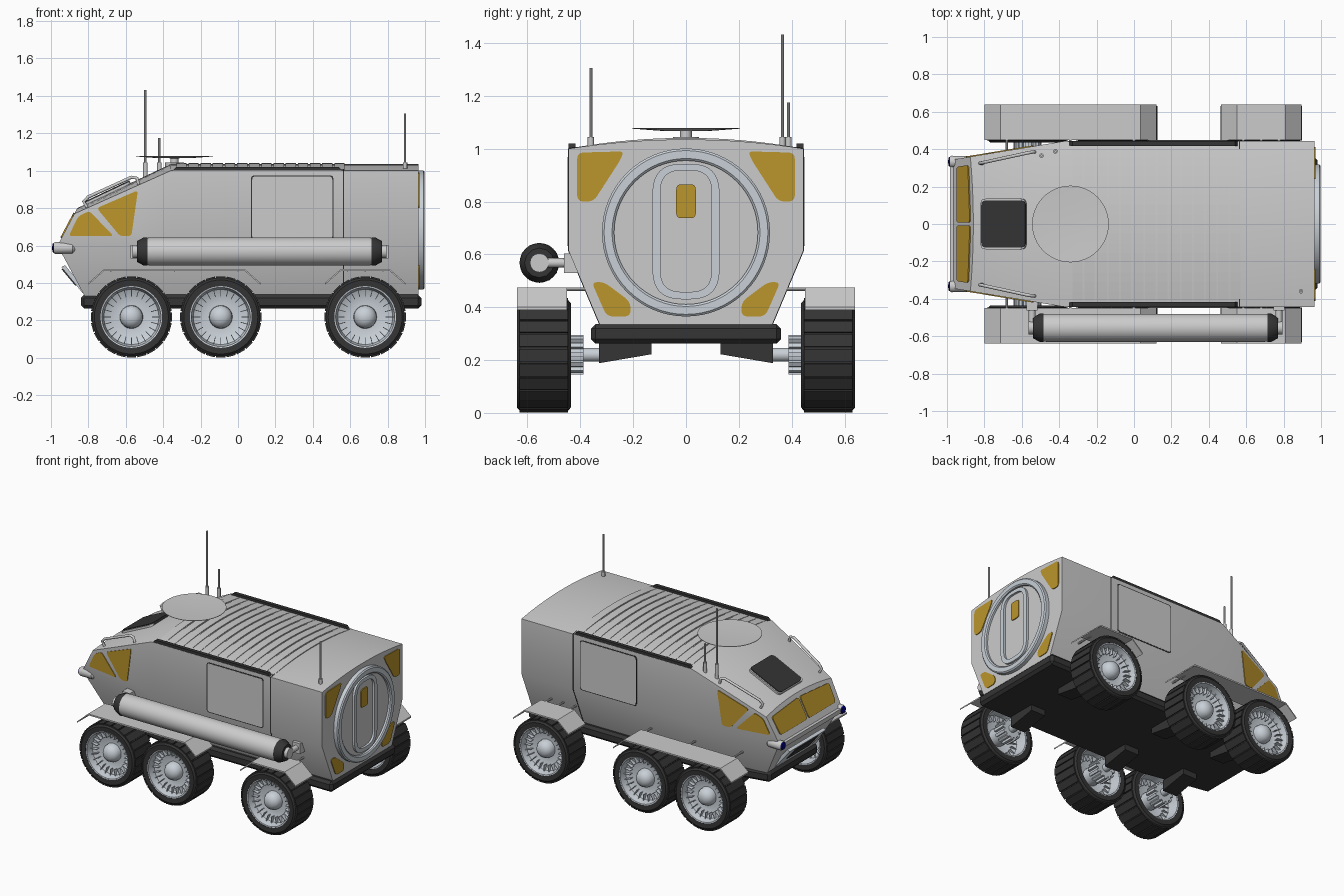
import bpy, bmesh
from math import pi, sin, cos
from mathutils import Vector, Matrix

if "Cube" in bpy.data.objects:
    bpy.data.objects.remove(bpy.data.objects["Cube"])


def material(name, col):
    m = bpy.data.materials.new(name)
    m.diffuse_color = (*col, 1)
    m.use_nodes = True
    m.node_tree.nodes["Principled BSDF"].inputs["Base Color"].default_value = m.diffuse_color
    return m


DARK = material("dark", (0.035, 0.035, 0.035))
GOLD = material("gold", (0.50, 0.30, 0.025))
LIGHT = material("light_metal", (0.58, 0.63, 0.68))
BLUE = material("blue", (0.0, 0.0, 0.25))


def finish(name, bm, mat=None, smooth=False):
    bmesh.ops.recalc_face_normals(bm, faces=bm.faces)
    me = bpy.data.meshes.new(name)
    bm.to_mesh(me)
    bm.free()
    ob = bpy.data.objects.new(name, me)
    bpy.context.collection.objects.link(ob)
    if mat:
        me.materials.append(mat)
    if smooth:
        bpy.ops.object.select_all(action='DESELECT')
        ob.select_set(True)
        bpy.context.view_layer.objects.active = ob
        bpy.ops.object.shade_smooth_by_angle(angle=0.6)
    return ob


def prism(name, pts, vec, mat=None, hole=None):
    """Extrude a 3D outline along vec, optionally with a matching hole loop."""
    bm = bmesh.new()
    vec = Vector(vec)
    loops = [[bm.verts.new(Vector(p) + o) for p in l]
             for l in ([pts, hole] if hole else [pts]) for o in (Vector(), vec)]
    pairs = [(0, 1)] if not hole else [(0, 1), (1, 3), (3, 2), (2, 0)]
    n = len(pts)
    for a, b in pairs:
        for i in range(n):
            j = (i + 1) % n
            bm.faces.new((loops[a][i], loops[a][j], loops[b][j], loops[b][i]))
    if not hole:
        bm.faces.new(loops[0])
        bm.faces.new(loops[1])
    return finish(name, bm, mat)


def rounded(pts, r, n=5):
    """Round the corners of a 2D polygon."""
    out = []
    for i, p in enumerate(pts):
        p, a, b = Vector(p), Vector(pts[i - 1]), Vector(pts[(i + 1) % len(pts)])
        k = min(r, (a - p).length * .48, (b - p).length * .48)
        a, b = p + (a - p).normalized() * k, p + (b - p).normalized() * k
        for t in (j / n for j in range(n + 1)):
            out.append(a * (1 - t) ** 2 + p * 2 * t * (1 - t) + b * t * t)
    return out


def lathe(name, prof, loc, axis, mat=None, seg=40, closed=False):
    q = Vector(axis).to_track_quat('Z', 'Y')
    bm = bmesh.new()
    rings = []
    for r, h in prof:
        k = seg if r > 0 else 1
        rings.append([bm.verts.new(q @ Vector((r * cos(2 * pi * i / seg), r * sin(2 * pi * i / seg), h)) + Vector(loc))
                      for i in range(k)])
    for a, b in list(zip(rings, rings[1:])) + ([(rings[-1], rings[0])] if closed else []):
        for i in range(seg):
            j = (i + 1) % seg
            f = [a[i % len(a)], a[j % len(a)], b[j % len(b)], b[i % len(b)]]
            bm.faces.new(list(dict.fromkeys(f)))
    return finish(name, bm, mat, True)


def rod(name, a, b, r, mat=None, seg=16):
    d = Vector(b) - Vector(a)
    return lathe(name, [(0, 0), (r, 0), (r, d.length), (0, d.length)], a, d, mat, seg)


def cubes(name, mats, mat=None):
    bm = bmesh.new()
    for m in mats:
        bmesh.ops.create_cube(bm, size=1, matrix=m)
    return finish(name, bm, mat)


def box(name, x, y, z, mat=None):
    c = [(v[0] + v[1]) / 2 for v in (x, y, z)]
    return cubes(name, [Matrix.Translation(c) @ Matrix.Diagonal([v[1] - v[0] for v in (x, y, z)] + [1])], mat)


# Body: lofted sections, straight cabin then tapered nose
T = [i / 8 - 1 for i in range(17)]
roof = [(.445 * t, 1 + .035 * (1 - t * t)) for t in T]
section = [(-.325, .33), (-.445, .615)] + roof + [(.445, .615), (.325, .33)]


def shield(y, z):
    return (-.965 + .53 * (z - .60), y, z)


nose = [(-.82, -.27, .33), shield(-.345, .60)] + [shield(.36 * t, .77 + .03 * (1 - t * t)) for t in T] \
    + [shield(.345, .60), (-.82, .27, .33)]
bm = bmesh.new()
S = [[bm.verts.new(p) for p in s] for s in
     ([(.965, y, z) for y, z in section], [(-.36, y, z) for y, z in section], nose)]
n = len(nose)
for a, b in zip(S, S[1:]):
    for i in range(n):
        j = (i + 1) % n
        bm.faces.new((a[i], a[j], b[j], b[i]))
bm.faces.new(S[0])
bm.faces.new((S[2][0], S[2][1], S[2][-2], S[2][-1]))
bm.faces.new(S[2][1:-1])
finish("body", bm, None, True)

# Roof ribs, side rails and body seam
for i in range(14):
    x = -.33 + i * .065
    prism("roof_rib", [(x, y * .93, z + .006) for y, z in roof] + [(x, .41, .98), (x, -.41, .98)], (.055, 0, 0))
prism("body_seam", [(.562, y * 1.004, .68 + (z - .68) * 1.004) for y, z in section], (.006, 0, 0), DARK)

# Chassis plate
base = [(.98, -.36), (.98, .36), (-.36, .36), (-.84, .27), (-.84, -.27), (-.36, -.36)]
ch = prism("chassis", [(x, y, .262) for x, y in base], (0, 0, .075), DARK)
bv = ch.modifiers.new("bevel", 'BEVEL')
bv.width, bv.segments = .018, 1

# Windshield and nose details
for s in (-1, 1):
    pane = rounded([(s * .008, .64), (s * .305, .64), (s * .315, .755), (s * .008, .775)], .02)
    prism("windshield", [shield(y, z) for y, z in pane], (-.006, 0, .003), GOLD)
    lathe("lamp_pod", [(0, -.12), (.018, -.115), (.03, -.1), (.032, -.01), (.028, 0), (0, 0)],
          (-.985, s * .333, .587), (-1, 0, 0), None, 20)
    lathe("lamp_lens", [(.026, 0), (.022, .007), (0, .009)], (-.985, s * .333, .587), (-1, 0, 0), BLUE, 20)
box("lamp_bar", (-.985, -.945), (-.33, .33), (.572, .602))
prism("nose_plate", [(-.945, -.2, .485), (-.925, -.2, .495), (-.80, -.2, .345), (-.83, -.2, .345)], (0, .4, 0), LIGHT)
prism("nose_slot", [(-.945, -.12, .475), (-.925, -.12, .475), (-.86, -.12, .385), (-.87, -.12, .385)], (0, .24, 0), DARK)

# Sloped roof hatch
hatch = rounded([(-.81, -.125), (-.575, -.125), (-.575, .125), (-.81, .125)], .025)
slope = lambda x: 1.035 + (x + .36) * .235 / .499
prism("hatch_frame", [(x * 1.02 + .014, y * 1.08, slope(x * 1.02 + .014) - .01) for x, y in hatch], (-.008, 0, .018))
prism("hatch", [(x, y, slope(x)) for x, y in hatch], (-.007, 0, .014), DARK)

for s in (-1, 1):
    wall = lambda x: s * (.445 + min(0, x + .36) * .165)
    # Side windows
    for w in ([(-.905, .65), (-.855, .755), (-.795, .785), (-.665, .65)],
              [(-.755, .80), (-.535, .895), (-.57, .65), (-.63, .65)]):
        prism("side_window", [(x, wall(x), z) for x, z in rounded(w, .02)], (0, s * .005, 0), GOLD)
    # Side access door with dark outline
    door = [(.07, .625), (.51, .625), (.51, .975), (.07, .975)]
    outer, inner = rounded(door, .02), rounded([(x + (.006 if x < .3 else -.006), z + (.006 if z < .8 else -.006))
                                               for x, z in door], .018)
    prism("side_door_seam", [(x, s * .444, z) for x, z in outer], (0, s * .003, 0), DARK,
          [(x, s * .444, z) for x, z in inner])
    prism("side_door", [(x, s * .444, z) for x, z in inner], (0, s * .004, 0))
    # Roof edge rail and grab handle
    prism("roof_rail", [(-.35, s * .418, 1), (-.33, s * .418, 1.02), (.54, s * .418, 1.02), (.555, s * .418, 1)],
          (0, s * .026, 0), DARK)
    cu = bpy.data.curves.new("grab_handle", 'CURVE')
    cu.dimensions, cu.bevel_depth, cu.bevel_resolution, cu.use_fill_caps = '3D', .009, 2, True
    sp = cu.splines.new('POLY')
    path = [(-.805, .325, .80), (-.825, .325, .835), (-.80, .33, .86), (-.57, .38, .965), (-.54, .385, .96), (-.53, .385, .92)]
    sp.points.add(len(path) - 1)
    for p, (x, y, z) in zip(sp.points, path):
        p.co = (x, s * y, z, 1)
    bpy.context.collection.objects.link(bpy.data.objects.new("grab_handle", cu))
    # Rear corner windows
    for w in ([(.412, .985), (.235, .99), (.25, .955), (.35, .80), (.412, .80)],
              [(.357, .495), (.31, .495), (.21, .42), (.21, .365), (.30, .365)]):
        prism("rear_window", [(.962, s * y, z) for y, z in rounded(w, .025)], (.008, 0, 0), GOLD)
    # Fenders: bent sheets on thin brackets
    for x0, x1 in ((-.80, .12), (.465, .895)):
        pts = [(x0, .40), (x0 + .085, .475), (x1 - .085, .475), (x1, .40)]
        sheet = [(x, z - .01) for x, z in pts[::-1]]
        prism("fender", [(x, s * .45, z) for x, z in pts + sheet], (0, s * .19, 0))
        for x in (x0 + .12, (x0 + x1) / 2, x1 - .12):
            rod("fender_bracket", (x, s * .34, .468), (x, s * .50, .468), .007, None, 8)
    # Wheels, hubs and suspension arms
    for x in (-.57, -.092, .68):
        c = Vector((x, s * .538, .218))
        lathe("tire", [(.165, .1), (.198, .102), (.211, .09), (.211, -.09), (.198, -.102), (.165, -.1)],
              c, (0, s, 0), DARK, 48, True)
        lathe("rim", [(.166, .099), (.158, .097), (.147, .05), (.105, .03), (.062, .03), (.06, .055), (.048, .078),
                      (.026, .092), (0, .096), (0, 0), (.105, 0), (.147, -.02), (.158, -.097), (.166, -.099)][:9],
              c, (0, s, 0), LIGHT, 48)
        lathe("rim_back", [(.166, -.099), (.158, -.097), (.147, -.02), (.105, 0), (0, 0)], c, (0, s, 0), LIGHT, 48)
        spin = [Matrix.Translation(c) @ Matrix.Rotation(2 * pi * i / 24, 4, 'Y') for i in range(24)]
        cubes("tread", [m @ Matrix.Translation((0, 0, .210)) @ Matrix.Diagonal((.049, .184, .014, 1)) for m in spin], DARK)
        cubes("rim_fins", [m @ Matrix.Translation((0, s * .02, .132)) @ Matrix.Diagonal((.004, .09, .045, 1))
                           for m in spin], LIGHT)
        rod("hub_motor", (x, s * .388, .22), (x, s * .54, .22), .06, LIGHT, 24)
        ribs = [Matrix.Translation((x, s * .43, .22)) @ Matrix.Rotation(2 * pi * i / 12, 4, 'Y')
                @ Matrix.Translation((0, 0, .06)) @ Matrix.Diagonal((.018, .085, .03, 1)) for i in range(12)]
        cubes("hub_ribs", ribs, LIGHT)
        rod("axle", (x, s * .32, .22), (x, s * .40, .22), .026, LIGHT)
        prism("suspension_arm", [(x - .055, s * y, z) for y, z in ((.13, .265), (.13, .222), (.33, .188), (.33, .265))],
              (.11, 0, 0), DARK)

# Rear docking ring, door frame and door window
lathe("docking_ring", [(.318, 0), (.318, .028), (.31, .035), (.28, .035), (.272, .028), (.272, 0)],
      (.963, 0, .683), (1, 0, 0), LIGHT, 64, True)
rod("rear_hatch", (.95, 0, .683), (.977, 0, .683), .275, None, 64)


def rect(w, z0, z1, r, x):
    return [(x, y, z) for y, z in rounded([(-w, z0), (w, z0), (w, z1), (-w, z1)], r, 8)]


prism("rear_door_frame", rect(.127, .43, .943, .11, .97), (.022, 0, 0), LIGHT, rect(.097, .458, .918, .08, .97))
prism("rear_door_window", rect(.037, .737, .865, .02, .975), (.008, 0, 0), GOLD)

# Side tank with end caps and mounts
lathe("tank", [(0, -.6), (.073, -.6), (.075, -.58), (.075, .58), (.073, .6), (0, .6)], (.115, -.555, .568), (1, 0, 0), None, 32)
for s in (-1, 1):
    lathe("tank_cap", [(.076, 0), (.076, .02), (.056, .056), (0, .056)], (.115 + s * .598, -.555, .568), (s, 0, 0), DARK, 12)
    x = .115 + s * .66
    rod("tank_stub", (x - s * .02, -.555, .568), (x + s * .018, -.555, .568), .036)
    rod("tank_mount", (x, -.56, .568), (x, -.41, .568), .018)
    box("tank_bracket", (x - .03, x + .03), (-.462, -.37), (.53, .603))

# Roof dish and antennas
rod("dish_base", (-.34, 0, 1.02), (-.34, 0, 1.045), .05, None, 20)
rod("dish_post", (-.34, 0, 1.03), (-.34, 0, 1.07), .022)
lathe("dish", [(0, 1.066), (.1, 1.068), (.205, 1.076), (.205, 1.079), (.1, 1.074), (0, 1.073)], (-.34, 0, 0), (0, 0, 1), None, 48)
for x, y, z0, z1 in ((-.495, .365, .93, 1.432), (-.42, .388, .95, 1.175), (.893, -.36, 1.0, 1.305)):
    rod("antenna_base", (x, y, z0), (x, y, 1.045), .012, None, 12)
    rod("antenna", (x, y, 1.0), (x, y, z1), .0065, None, 10)
